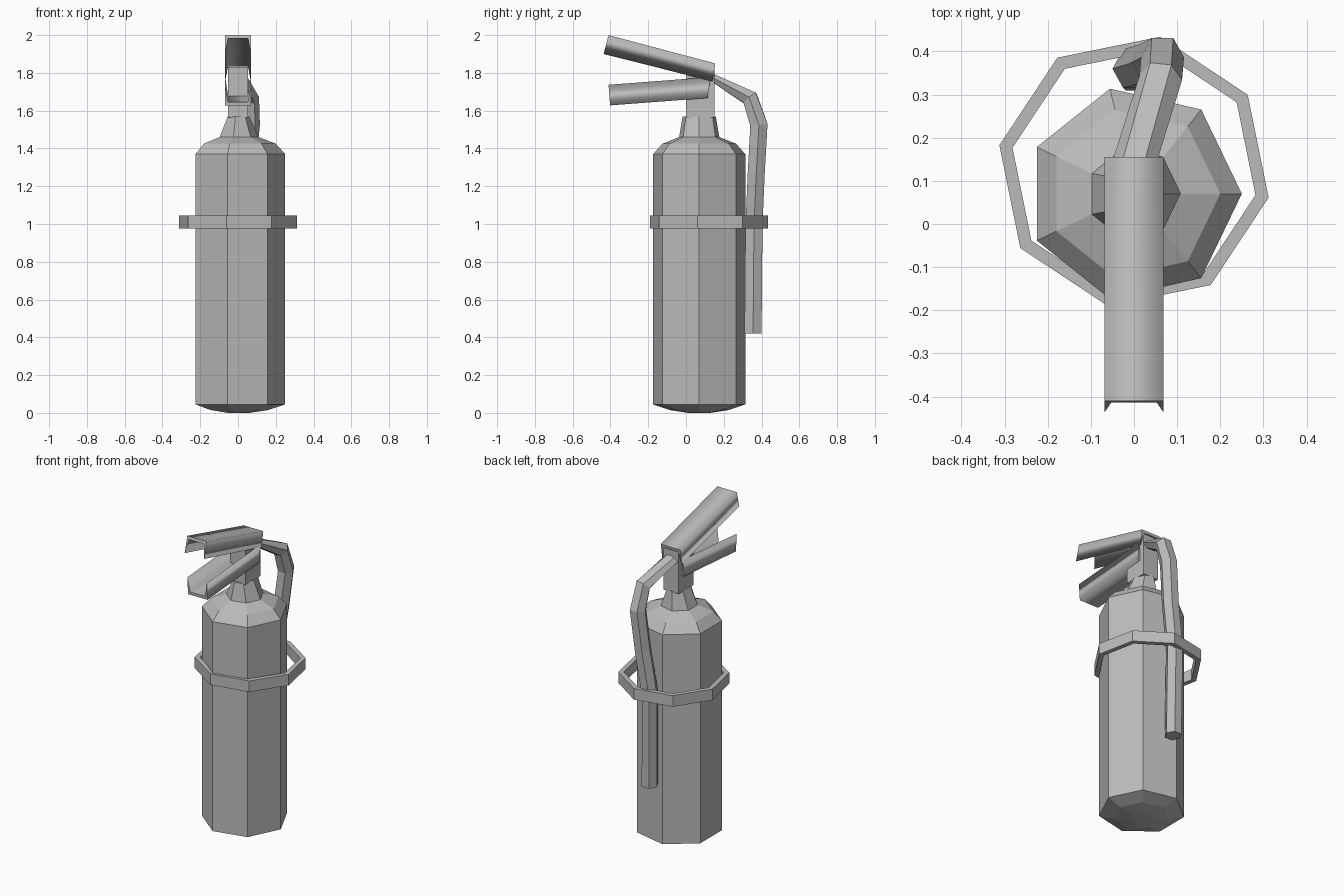
import bpy
import bmesh
from math import cos, sin, radians, tau
from mathutils import Vector

cube = bpy.data.objects.get("Cube")
if cube:
    bpy.data.objects.remove(cube, do_unlink=True)

grey = bpy.data.materials.new("plain_grey")
grey.use_nodes = True
colour = (0.5, 0.5, 0.5, 1)
grey.diffuse_color = colour
grey.node_tree.nodes["Principled BSDF"].inputs["Base Color"].default_value = colour

AXIS_Y = 0.07  # the tank stands slightly behind the origin


def loft(name, rings, caps=True, closed=False, smooth=False):
    """Skin a list of equally sized point rings into one object."""
    bm = bmesh.new()
    loops = [[bm.verts.new(p) for p in ring] for ring in rings]
    pairs = list(zip(loops, loops[1:]))
    if closed:
        pairs.append((loops[-1], loops[0]))
    for a, b in pairs:
        for i in range(len(a)):
            j = (i + 1) % len(a)
            bm.faces.new((a[i], a[j], b[j], b[i]))
    if caps and not closed:
        bm.faces.new(loops[0])
        bm.faces.new(loops[-1])
    bmesh.ops.recalc_face_normals(bm, faces=bm.faces)
    for face in bm.faces:
        face.smooth = smooth and len(face.verts) == 4
    mesh = bpy.data.meshes.new(name)
    bm.to_mesh(mesh)
    bm.free()
    mesh.materials.append(grey)
    obj = bpy.data.objects.new(name, mesh)
    bpy.context.collection.objects.link(obj)
    return obj


def polygon(sides, rx, ry, z, y=AXIS_Y, turn=0):
    angles = [turn + tau * i / sides for i in range(sides)]
    return [Vector((rx * cos(a), y + ry * sin(a), z)) for a in angles]


# Seven-sided tank with domed base and shoulder
profile = [(0.06, 0), (0.16, 0.015), (0.25, 0.045), (0.25, 1.37),
           (0.2, 1.425), (0.11, 1.46)]
loft("tank", [polygon(7, r, r, z) for r, z in profile])

# Neck tapering up to the valve
loft("neck", [polygon(7, 0.11, 0.11, 1.455), polygon(7, 0.06, 0.09, 1.57)])

# Valve block
loft("valve_block", [[Vector((x, y, z)) for x, y in
                      ((-0.053, 0), (0.053, 0), (0.053, 0.15), (-0.053, 0.15))]
                     for z in (1.565, 1.83)])


def lever(name, ends):
    """Channel with walls thinning to an edge; each end is (closed, open) in y, z."""
    rings = []
    for shut, free in ends:
        shut, free = Vector((0, *shut)), Vector((0, *free))
        section = ((-0.068, 0), (0.068, 0), (0.068, 1),
                   (0.053, 0.17), (-0.053, 0.17), (-0.068, 1))
        rings.append([shut.lerp(free, t) + Vector((x, 0, 0)) for x, t in section])
    loft(name, rings, smooth=True)


# Squeeze lever opens downward, carrying handle opens upward
lever("squeeze_lever", [((-0.41, 2.0), (-0.436, 1.9)), ((0.155, 1.85), (0.14, 1.755))])
lever("carry_handle", [((-0.402, 1.628), (-0.41, 1.737)), ((0.115, 1.667), (0.13, 1.778))])

# Six-sided hose: path point and half depth of the section
path = [((0, 0.14, 1.775), 0.02), ((0.062, 0.339, 1.666), 0.042),
        ((0.066, 0.386, 1.525), 0.046), ((0.04, 0.372, 1.27), 0.045),
        ((0, 0.36, 1.0), 0.045), ((0.005, 0.355, 0.42), 0.045)]
points = [Vector(p) for p, _ in path]
rings = []
for i, (p, (_, depth)) in enumerate(zip(points, path)):
    back = (p - points[i - 1]).normalized() if i else Vector()
    ahead = (points[i + 1] - p).normalized() if i + 1 < len(points) else Vector()
    along = (back + ahead).normalized()
    side = (Vector((1, 0, 0)) - along * along.x).normalized()
    across = along.cross(side)
    rings.append([p + side * 0.05 * cos(a) + across * depth / sin(tau / 6) * sin(a)
                  for a in (tau * k / 6 for k in range(6))])
loft("hose", rings)

# Eight-sided strap around tank and hose
strap = [polygon(8, r, r, z, 0.122, radians(-11))
         for r, z in ((0.318, 0.975), (0.318, 1.045), (0.287, 1.045), (0.287, 0.975))]
loft("strap", strap, closed=True)
